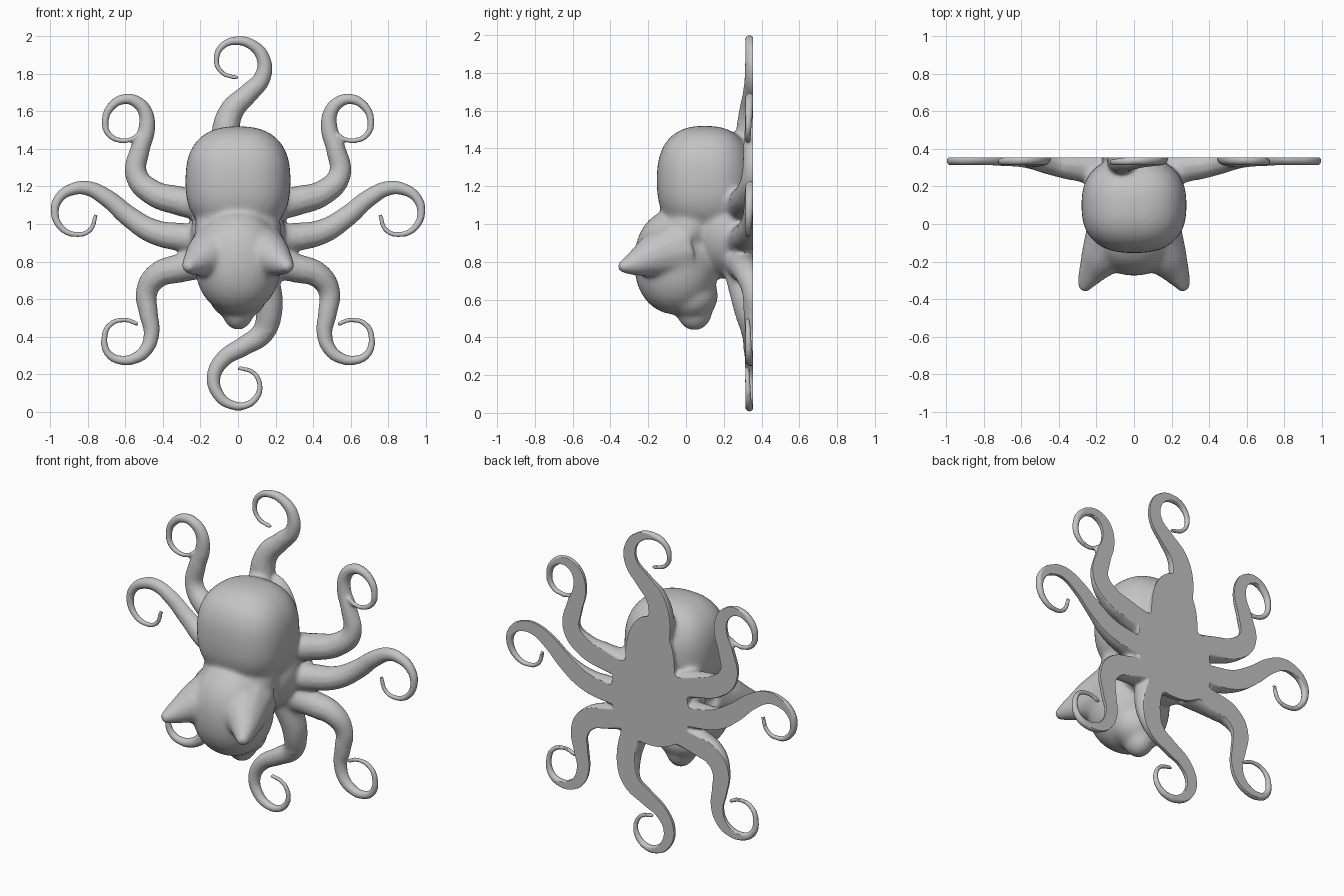
import bpy, bmesh, math
from mathutils import Vector

cube = bpy.data.objects.get("Cube")
if cube:
    bpy.data.objects.remove(cube, do_unlink=True)

BACK = 0.355
scene = bpy.context.scene.collection
parts = bmesh.new()          # every volume is gathered here, then fused


def blob(centre, radii, power=1.0):
    """Ellipsoid; power below 1 makes it boxier."""
    ball = bmesh.ops.create_icosphere(parts, subdivisions=4, radius=1)
    for v in ball["verts"]:
        v.co = Vector([c + r * math.copysign(abs(k) ** power, k)
                       for c, r, k in zip(centre, radii, v.co)])


def tube(points):
    """Tapering round tube through (x, y, z, radius) points."""
    curve = bpy.data.curves.new("path", "CURVE")
    curve.dimensions = "3D"
    curve.bevel_depth = 1
    curve.bevel_resolution = 4
    curve.resolution_u = 8
    curve.use_fill_caps = True
    spline = curve.splines.new("BEZIER")
    spline.bezier_points.add(len(points) - 1)
    for knot, (x, y, z, r) in zip(spline.bezier_points, points):
        knot.co = (x, y, z)
        knot.radius = r
        knot.handle_left_type = knot.handle_right_type = "AUTO"
    helper = bpy.data.objects.new("path", curve)
    scene.objects.link(helper)
    mesh = bpy.data.meshes.new_from_object(
        helper.evaluated_get(bpy.context.evaluated_depsgraph_get()))
    parts.from_mesh(mesh)
    bpy.data.objects.remove(helper)
    bpy.data.meshes.remove(mesh)


def tentacle(path, start, root_y, side=1):
    """Arm lying on the back plane, thinning from its root to a fine tip."""
    points = []
    for i, (x, z) in enumerate(path):
        r = 0.013 + (start - 0.013) * (1 - i / (len(path) - 1)) ** 1.9
        flat_y = min(BACK, 0.312 + r)
        lift = max(0, 1 - i / 3)
        points.append((side * x, flat_y + (root_y - flat_y) * lift, z, r))
    tube(points)


# Body: mantle, lower body and the pads against the back plane
blob((0, 0.10, 1.23), (0.28, 0.255, 0.29), 0.8)
blob((0, 0.21, 0.96), (0.25, 0.2, 0.25))
blob((0, 0.35, 0.95), (0.265, 0.1, 0.27), 0.9)
blob((0, 0.35, 1.20), (0.17, 0.08, 0.28))

# Head tilted down, with neck, cheeks and muzzle
blob((0, -0.05, 0.80), (0.23, 0.225, 0.28), 0.93)
blob((0, 0.02, 0.98), (0.23, 0.16, 0.16))
blob((0, 0.03, 0.62), (0.155, 0.14, 0.13))
blob((0, 0.045, 0.54), (0.085, 0.095, 0.105))

# Ears, broad at the base
for s in (-1, 1):
    tube([(s * 0.09, -0.05, 0.86, 0.18), (s * 0.165, -0.165, 0.83, 0.125),
          (s * 0.235, -0.275, 0.79, 0.068), (s * 0.275, -0.355, 0.768, 0.028)])

# Paired tentacles
upper = [(.16, 1.09), (.32, 1.125), (.45, 1.165), (.54, 1.26), (.52, 1.40),
         (.485, 1.51), (.495, 1.60), (.54, 1.65), (.60, 1.665), (.67, 1.63),
         (.705, 1.56), (.69, 1.48), (.63, 1.445), (.57, 1.45), (.53, 1.475)]
middle = [(.16, .92), (.30, .93), (.45, .96), (.58, 1.04), (.70, 1.14),
          (.80, 1.19), (.88, 1.185), (.95, 1.14), (.975, 1.06), (.94, .98),
          (.87, .945), (.79, .965), (.755, 1.05)]
lower = [(.14, .80), (.31, .765), (.43, .725), (.485, .64), (.475, .52),
         (.46, .42), (.49, .33), (.55, .285), (.62, .275), (.69, .31),
         (.71, .40), (.68, .465), (.60, .49), (.53, .465)]
for s in (-1, 1):
    for path in (upper, middle, lower):
        tentacle(path, 0.088, 0.285, s)

# Single tentacles at the top and bottom
tentacle([(-.05, 1.36), (-.065, 1.48), (-.035, 1.60), (.05, 1.69), (.13, 1.78),
          (.135, 1.88), (.08, 1.95), (0, 1.975), (-.08, 1.95), (-.115, 1.88),
          (-.09, 1.81), (0, 1.775)], 0.09, 0.33)
tentacle([(.08, .82), (.145, .68), (.165, .53), (.13, .42), (.03, .35),
          (-.08, .28), (-.13, .18), (-.10, .085), (-.04, .04), (.04, .035),
          (.10, .08), (.115, .15), (.08, .21), (0, .235)], 0.092, 0.27)

# Fuse all volumes into one skin
raw = bpy.data.meshes.new("raw")
parts.to_mesh(raw)
parts.free()
octopus = bpy.data.objects.new("octopus", raw)
scene.objects.link(octopus)
fuse = octopus.modifiers.new("fuse", "REMESH")
fuse.mode = "VOXEL"
fuse.voxel_size = 0.009
skin = bpy.data.meshes.new_from_object(
    octopus.evaluated_get(bpy.context.evaluated_depsgraph_get()))
octopus.modifiers.clear()
octopus.data = skin
bpy.data.meshes.remove(raw)

# Soften the joins, then press the back flat
bm = bmesh.new()
bm.from_mesh(skin)
torso = [v for v in bm.verts
         if abs(v.co.x) < 0.34 and 0.43 < v.co.z < 1.53 and v.co.y < 0.31]
for group, count in ((bm.verts[:], 3), (torso, 20)):
    for _ in range(count):
        bmesh.ops.smooth_vert(bm, verts=group, factor=0.5, use_axis_x=True,
                              use_axis_y=True, use_axis_z=True)
for v in bm.verts:
    v.co.y = min(v.co.y, BACK)
bm.to_mesh(skin)
bm.free()

# Single grey colour
grey = bpy.data.materials.new("plain grey")
grey.use_nodes = True
colour = (0.55, 0.55, 0.55, 1)
grey.diffuse_color = colour
grey.node_tree.nodes["Principled BSDF"].inputs["Base Color"].default_value = colour
skin.materials.clear()
skin.materials.append(grey)

bpy.ops.object.select_all(action="DESELECT")
octopus.select_set(True)
bpy.context.view_layer.objects.active = octopus
bpy.ops.object.shade_smooth_by_angle(angle=math.radians(40))
